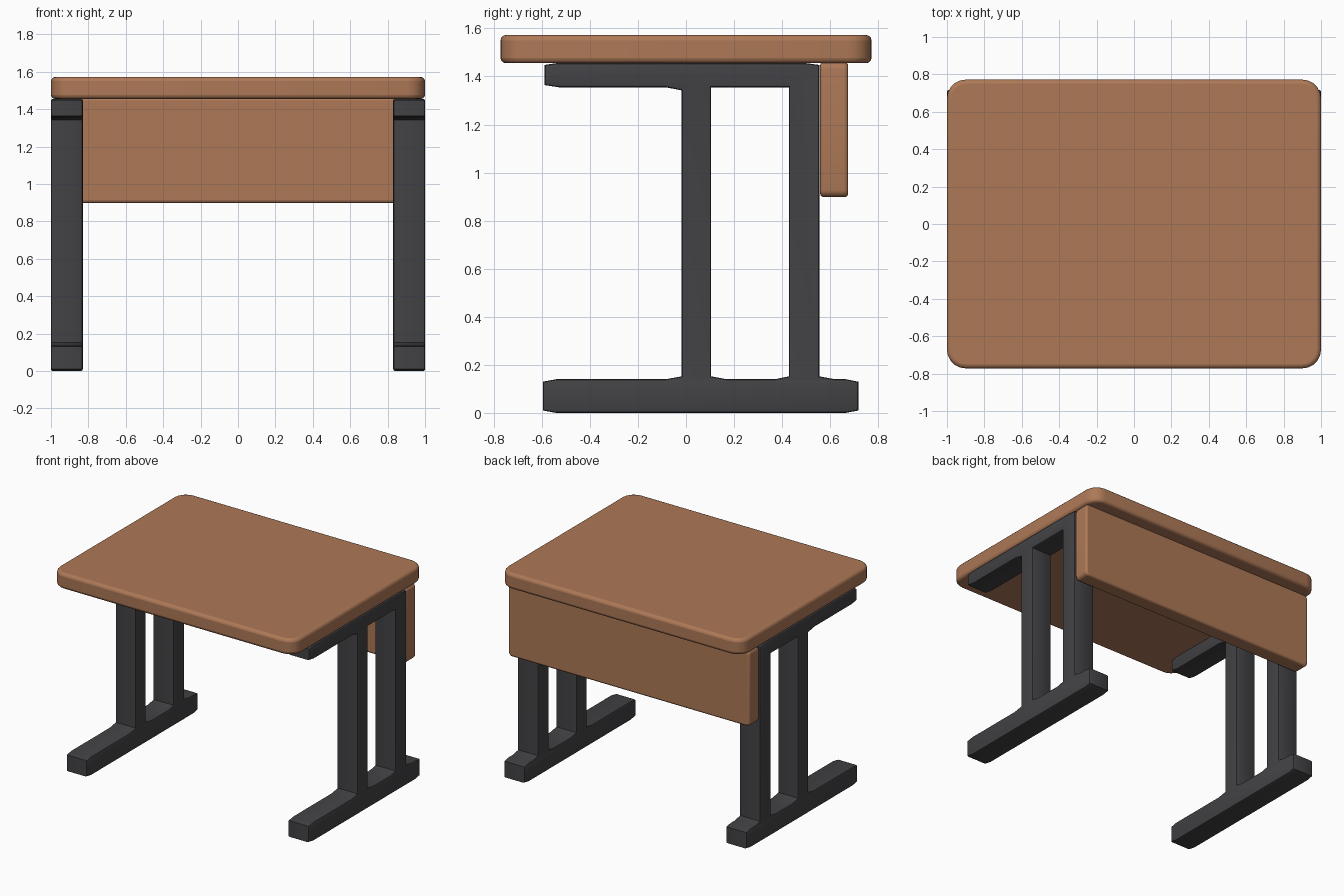
import bpy, bmesh, math

if "Cube" in bpy.data.objects:
    bpy.data.objects.remove(bpy.data.objects["Cube"])


def material(name, color):
    m = bpy.data.materials.new(name)
    m.diffuse_color = color
    m.use_nodes = True
    m.node_tree.nodes["Principled BSDF"].inputs["Base Color"].default_value = m.diffuse_color
    return m


wood = material("wood", (0.42, 0.19, 0.095, 1))
metal = material("dark_metal", (0.055, 0.055, 0.06, 1))


def activate(ob):
    bpy.ops.object.select_all(action='DESELECT')
    ob.select_set(True)
    bpy.context.view_layer.objects.active = ob


def board(name, lo, hi, axis, radius, edge):
    """Box with corners rounded along one axis, then a soft edge all round."""
    bm = bmesh.new()
    bmesh.ops.create_cube(bm, size=1)
    for v in bm.verts:
        for i in range(3):
            v.co[i] = lo[i] if v.co[i] < 0 else hi[i]
    others = [i for i in range(3) if i != axis]
    corners = [e for e in bm.edges
               if all(abs(e.verts[0].co[i] - e.verts[1].co[i]) < 1e-6 for i in others)]
    bmesh.ops.bevel(bm, geom=corners, offset=radius, segments=5, profile=0.5, affect='EDGES')
    me = bpy.data.meshes.new(name)
    bm.to_mesh(me)
    bm.free()
    ob = bpy.data.objects.new(name, me)
    bpy.context.collection.objects.link(ob)
    me.materials.append(wood)
    b = ob.modifiers.new("soft_edge", 'BEVEL')
    b.width, b.segments, b.limit_method = edge, 3, 'ANGLE'
    b.angle_limit = math.radians(40)
    activate(ob)
    bpy.ops.object.shade_smooth_by_angle(angle=math.radians(35))
    return ob


# Wooden parts
board("tabletop", (-1, -0.772, 1.455), (1, 0.772, 1.572), 2, 0.1, 0.022)
board("back_panel", (-0.995, 0.558, 0.898), (0.995, 0.675, 1.46), 1, 0.03, 0.015)

# Side frame profile (y, z): outer outline, then the gap between the posts
outline = [(-0.595, 0.01), (-0.54, 0), (0.665, 0), (0.717, 0.01), (0.717, 0.13),
           (0.665, 0.14), (0.62, 0.14), (0.555, 0.152), (0.555, 1.448), (0.5, 1.455),
           (-0.54, 1.455), (-0.588, 1.448), (-0.588, 1.364), (-0.53, 1.355),
           (-0.085, 1.355), (-0.018, 1.342), (-0.018, 0.152), (-0.085, 0.14),
           (-0.54, 0.14), (-0.595, 0.13)]
gap = [(0.105, 0.152), (0.17, 0.14), (0.37, 0.14), (0.428, 0.152),
       (0.428, 1.355), (0.105, 1.355)]


def side_frame(name, x):
    cu = bpy.data.curves.new(name, 'CURVE')
    cu.dimensions, cu.fill_mode = '2D', 'BOTH'
    for pts in (outline, gap):
        sp = cu.splines.new('POLY')
        sp.points.add(len(pts) - 1)
        for p, (y, z) in zip(sp.points, pts):
            p.co = (y, z, 0, 1)
        sp.use_cyclic_u = True
    cu.bevel_depth, cu.bevel_resolution, cu.offset = 0.01, 1, -0.01
    cu.extrude = 0.085 - 0.01
    ob = bpy.data.objects.new(name, cu)
    bpy.context.collection.objects.link(ob)
    ob.location.x = x
    ob.rotation_euler = (math.pi / 2, 0, math.pi / 2)
    cu.materials.append(metal)
    activate(ob)
    bpy.ops.object.convert(target='MESH')
    ob = bpy.context.object
    bm = bmesh.new()
    bm.from_mesh(ob.data)
    bmesh.ops.remove_doubles(bm, verts=bm.verts, dist=0.0005)
    bmesh.ops.recalc_face_normals(bm, faces=bm.faces)
    bm.to_mesh(ob.data)
    bm.free()
    bpy.ops.object.shade_smooth_by_angle(angle=math.radians(30))


for name, x in (("left_side_frame", -0.915), ("right_side_frame", 0.915)):
    side_frame(name, x)
